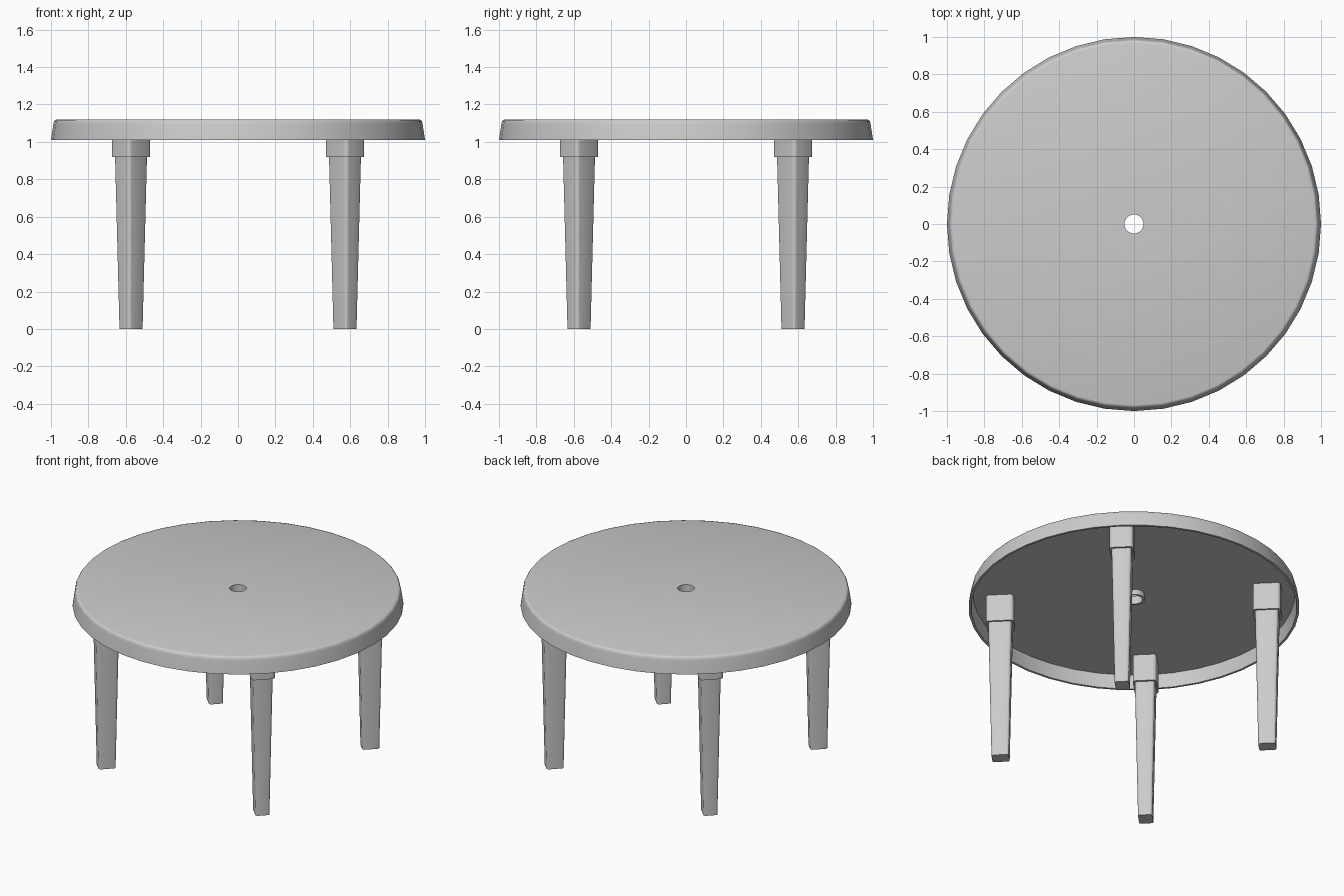
import bpy, bmesh, math

if "Cube" in bpy.data.objects:
    bpy.data.objects.remove(bpy.data.objects["Cube"])

grey = bpy.data.materials.new("light grey plastic")
grey.diffuse_color = (0.6, 0.6, 0.6, 1)
grey.use_nodes = True
grey.node_tree.nodes["Principled BSDF"].inputs["Base Color"].default_value = grey.diffuse_color


def loft(name, rings, loop=False, caps=False, angle=40):
    """Skin a list of equal-length point rings into one object."""
    bm = bmesh.new()
    vr = [[bm.verts.new(p) for p in ring] for ring in rings]
    n = len(vr[0])
    for k in range(len(vr) if loop else len(vr) - 1):
        a, b = vr[k], vr[(k + 1) % len(vr)]
        for i in range(n):
            j = (i + 1) % n
            bm.faces.new((a[i], a[j], b[j], b[i]))
    if caps:
        bm.faces.new(vr[0])
        bm.faces.new(vr[-1])
    bmesh.ops.recalc_face_normals(bm, faces=bm.faces)
    me = bpy.data.meshes.new(name)
    bm.to_mesh(me)
    bm.free()
    me.materials.append(grey)
    ob = bpy.data.objects.new(name, me)
    bpy.context.collection.objects.link(ob)
    bpy.ops.object.select_all(action='DESELECT')
    ob.select_set(True)
    bpy.context.view_layer.objects.active = ob
    bpy.ops.object.shade_smooth_by_angle(angle=math.radians(angle))
    return ob


def circle(r, z, n=40):
    return [(r * math.cos(2 * math.pi * i / n), r * math.sin(2 * math.pi * i / n), z)
            for i in range(n)]


def rounded_rect(cx, cy, turn, a, b, r, z):
    """Rounded rectangle, a along the turned x axis and b across it."""
    pts = []
    for k, (sx, sy) in enumerate([(1, 1), (-1, 1), (-1, -1), (1, -1)]):
        for s in range(4):
            t = math.radians(90 * k + 30 * s)
            x = sx * (a / 2 - r) + r * math.cos(t)
            y = sy * (b / 2 - r) + r * math.sin(t)
            pts.append((cx + x * math.cos(turn) - y * math.sin(turn),
                        cy + x * math.sin(turn) + y * math.cos(turn), z))
    return pts


# Table top: a thin shell with a down-turned rim and a central parasol hole with a short collar
profile = [(0.051, 1.12), (0.968, 1.12), (0.978, 1.117), (0.984, 1.108), (0.987, 1.095),
           (1.0, 1.01), (0.985, 1.01), (0.972, 1.10), (0.066, 1.10), (0.066, 1.065),
           (0.051, 1.065)]
loft("table_top", [circle(r, z) for r, z in profile], loop=True)

# Four tapered legs facing outward, each in a wider socket under the top
for side, sx in (("right", 1), ("left", -1)):
    for end, sy in (("front", -1), ("back", 1)):
        x, y = 0.572 * sx, 0.572 * sy
        turn = math.atan2(y, x)
        loft(f"{end}_{side}_leg",
             [rounded_rect(x, y, turn, 0.105, 0.086, 0.013, 0),
              rounded_rect(x, y, turn, 0.142, 0.121, 0.017, 0.925)], caps=True)
        loft(f"{end}_{side}_leg_socket",
             [rounded_rect(x, y, turn, 0.168, 0.144, 0.02, 0.92),
              rounded_rect(x, y, turn, 0.168, 0.144, 0.02, 1.102)], caps=True)
